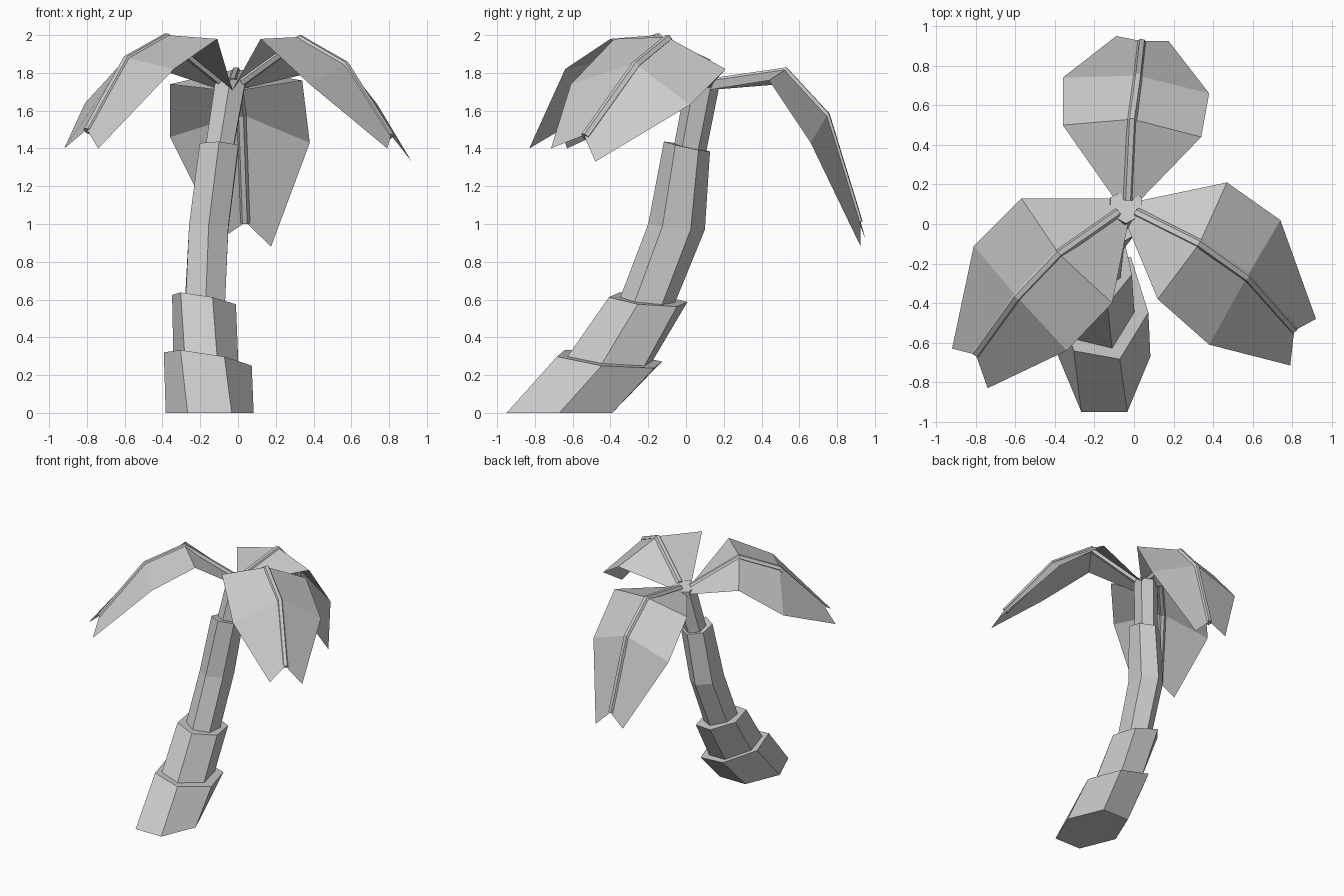
import bpy
from math import sin, cos, radians, pi
from mathutils import Vector

if "Cube" in bpy.data.objects:
    bpy.data.objects.remove(bpy.data.objects["Cube"])


def make(name, verts, faces):
    me = bpy.data.meshes.new(name)
    me.from_pydata([tuple(v) for v in verts], [], faces)
    me.update()
    ob = bpy.data.objects.new(name, me)
    bpy.context.collection.objects.link(ob)
    return ob


def loft(name, rings):
    """Closed tube through equal-sized rings of points."""
    n = len(rings[0])
    verts = [p for r in rings for p in r]
    faces = [(k * n + i, k * n + (i + 1) % n, (k + 1) * n + (i + 1) % n, (k + 1) * n + i)
             for k in range(len(rings) - 1) for i in range(n)]
    faces.append(tuple(reversed(range(n))))
    faces.append(tuple(range(len(verts) - n, len(verts))))
    return make(name, verts, faces)


def trunk_ring(cx, cy, cz, rx, ry, rot, sx, sy):
    """Six-sided ring, turned by rot degrees and tilted by slopes sx, sy."""
    pts = []
    for i in range(6):
        a = radians(rot + 60 * i)
        dx, dy = rx * cos(a), ry * sin(a)
        pts.append((cx + dx, cy + dy, cz + sx * dx + sy * dy))
    return pts


# trunk: four stacked hexagonal sleeves
trunk = {
    "trunk_base": [(-.15, -.67, 0, .233, .323, 0, 0, 0),
                   (-.16, -.405, .285, .235, .30, -8, -.17, -.1)],
    "trunk_lower": [(-.17, -.41, .275, .175, .24, -10, -.17, -.1),
                    (-.18, -.20, .60, .175, .215, -15, -.18, -.1)],
    "trunk_middle": [(-.175, -.21, .58, .12, .145, -28, -.15, -.1),
                     (-.155, -.05, .985, .12, .15, -30, -.05, -.1),
                     (-.10, .005, 1.41, .118, .122, -30, -.05, -.22)],
    "trunk_top": [(-.10, .02, 1.39, .085, .085, -30, 0, -.2),
                  (-.04, .09, 1.75, .092, .087, -30, 0, -.2)],
}
for name, rings in trunk.items():
    loft(name, [trunk_ring(*r) for r in rings])

# fronds: rows of (left edge, centre, right edge) from the crown to the tip
fronds = {
    "back": [[(-.10, .13, 1.71), (-.03, .12, 1.76), (.03, .12, 1.71)],
             [(-.36, .50, 1.74), (-.01, .53, 1.82), (.34, .44, 1.76)],
             [(-.36, .74, 1.46), (.02, .75, 1.58), (.38, .66, 1.43)],
             [(-.09, .95, .92), (.04, .925, 1.01), (.175, .925, .88)]],
    "right": [[(.04, .12, 1.72), (.01, .06, 1.76), (-.03, -.02, 1.71)],
              [(.47, .21, 1.82), (.33, -.10, 1.99), (.12, -.38, 1.98)],
              [(.74, .02, 1.63), (.57, -.27, 1.85), (.38, -.61, 1.74)],
              [(.92, -.48, 1.33), (.81, -.54, 1.47), (.79, -.715, 1.40)]],
    "left": [[(-.03, .0, 1.71), (-.08, .06, 1.76), (-.12, .13, 1.72)],
             [(-.11, -.40, 1.98), (-.38, -.15, 2.0), (-.57, .13, 1.87)],
             [(-.34, -.64, 1.82), (-.59, -.37, 1.88), (-.81, -.11, 1.64)],
             [(-.74, -.83, 1.40), (-.80, -.66, 1.50), (-.92, -.63, 1.40)]],
}
for name, rows in fronds.items():
    # folded blade
    verts = [p for r in rows for p in r]
    faces = [(3 * k + i, 3 * k + i + 1, 3 * k + i + 4, 3 * k + i + 3)
             for k in range(3) for i in range(2)]
    blade = make(name + "_frond_blade", verts, faces)
    blade.data.flip_normals()

    # hexagonal rib along the fold
    mid = [Vector(r[1]) for r in rows]
    rings = []
    for k, c in enumerate(mid):
        t = (mid[min(k + 1, 3)] - mid[max(k - 1, 0)]).normalized()
        side = t.cross(Vector((0, 0, 1))).normalized()
        up = side.cross(t)
        c = c - up * 0.012
        rings.append([c + 0.025 * (cos(i * pi / 3) * side + sin(i * pi / 3) * up)
                      for i in range(6)])
    rib = loft(name + "_frond_rib", rings)
    rib.data.flip_normals()
